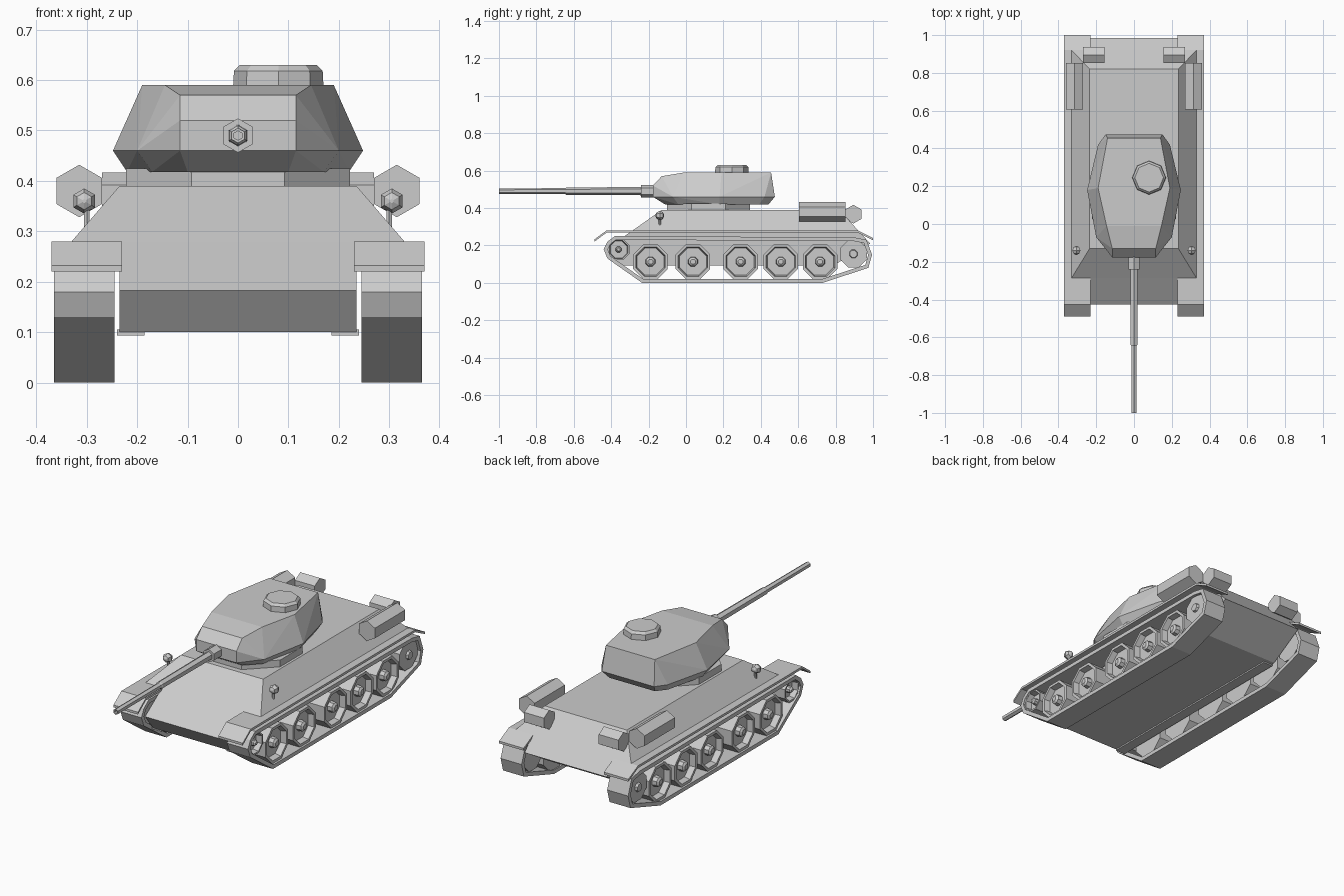
import bpy, bmesh, math
from mathutils import Vector

cube = bpy.data.objects.get("Cube")
if cube:
    bpy.data.objects.remove(cube)

# Single grey paint
grey = bpy.data.materials.new("plain grey")
grey.use_nodes = True
paint = (0.6, 0.6, 0.6, 1)
grey.diffuse_color = paint
grey.node_tree.nodes["Principled BSDF"].inputs["Base Color"].default_value = paint


def finish(name, bm):
    bmesh.ops.remove_doubles(bm, verts=bm.verts, dist=0.0001)
    bmesh.ops.recalc_face_normals(bm, faces=bm.faces)
    mesh = bpy.data.meshes.new(name)
    bm.to_mesh(mesh)
    bm.free()
    mesh.materials.append(grey)
    obj = bpy.data.objects.new(name, mesh)
    bpy.context.collection.objects.link(obj)
    return obj


def solid(name, half_points):
    """Convex solid from points on the left half, mirrored across x."""
    bm = bmesh.new()
    for x, y, z in half_points:
        for s in (1, -1):
            bm.verts.new((s * x, y, z))
    bmesh.ops.convex_hull(bm, input=bm.verts)
    bmesh.ops.dissolve_limit(bm, angle_limit=0.02, verts=bm.verts, edges=bm.edges)
    return finish(name, bm)


def prism(name, profile, x0, x1):
    """Side profile of (y, z) points extruded along x."""
    bm = bmesh.new()
    face = bm.faces.new([bm.verts.new((x0, y, z)) for y, z in profile])
    new = bmesh.ops.extrude_face_region(bm, geom=[face])["geom"]
    moved = [g for g in new if isinstance(g, bmesh.types.BMVert)]
    bmesh.ops.translate(bm, verts=moved, vec=(x1 - x0, 0, 0))
    return finish(name, bm)


def lathe(name, center, axis, profile, sides, phase=0.0):
    """Faceted solid of (radius, distance) steps turned about an axis."""
    along = Vector([float(c == axis) for c in "xyz"])
    up = Vector((0, 1, 0)) if axis == "z" else Vector((0, 0, 1))
    out = up.cross(along)
    bm = bmesh.new()
    rings = []
    for r, d in profile:
        ring = []
        for i in range(sides):
            a = math.tau * i / sides + phase
            ring.append(bm.verts.new(Vector(center) + along * d
                                     + up * r * math.cos(a) + out * r * math.sin(a)))
        rings.append(ring)
    for a, b in zip(rings, rings[1:]):
        for i in range(sides):
            j = (i + 1) % sides
            bm.faces.new((a[i], a[j], b[j], b[i]))
    bm.faces.new(rings[0])
    bm.faces.new(rings[-1])
    return finish(name, bm)


def inset(loop, d):
    """Offset a counter-clockwise (y, z) loop inwards."""
    pts = [Vector(p) for p in loop]
    result = []
    for i, p in enumerate(pts):
        a = (p - pts[i - 1]).normalized()
        b = (pts[(i + 1) % len(pts)] - p).normalized()
        n = Vector((-a.y - b.y, a.x + b.x)).normalized()
        result.append(p + n * d / n.dot(Vector((-a.y, a.x))))
    return result


def track(name, loop, thick, x0, x1):
    bm = bmesh.new()
    inner = inset(loop, thick)
    rings = [[bm.verts.new((x, p[0], p[1])) for p in path]
             for x, path in ((x0, loop), (x1, loop), (x1, inner), (x0, inner))]
    n = len(loop)
    for k in range(4):
        a, b = rings[k], rings[(k + 1) % 4]
        for i in range(n):
            j = (i + 1) % n
            bm.faces.new((a[i], a[j], b[j], b[i]))
    return finish(name, bm)


# Hull
prism("lower_hull", [(-0.285, 0.28), (-0.425, 0.183), (-0.36, 0.10), (0.80, 0.10),
                     (0.985, 0.21), (0.92, 0.28)], -0.235, 0.235)
solid("upper_hull", [(0.33, -0.285, 0.27), (0.33, 0.925, 0.27), (0.33, -0.285, 0.28),
                     (0.33, 0.92, 0.28), (0.235, -0.13, 0.39), (0.235, 0.82, 0.39)])

# Turret
lathe("turret_ring", (0, 0.12, 0), "z", [(0.24, 0.38), (0.24, 0.425)], 8, math.pi / 8)
solid("turret", [
    (0.10, -0.11, 0.418), (0.17, -0.04, 0.418), (0.22, 0.18, 0.418),
    (0.17, 0.39, 0.418), (0.13, 0.44, 0.418),
    (0.115, -0.177, 0.46), (0.20, -0.07, 0.46), (0.248, 0.18, 0.46),
    (0.19, 0.42, 0.46), (0.15, 0.475, 0.46),
    (0.115, -0.177, 0.52), (0.115, -0.13, 0.57),
    (0.145, -0.01, 0.59), (0.19, 0.19, 0.59), (0.14, 0.455, 0.59)])
lathe("cupola", (0.08, 0.245, 0), "z",
      [(0.09, 0.58), (0.088, 0.618), (0.076, 0.63)], 8)

# Gun
lathe("gun_mantlet", (0, 0, 0.49), "y", [(0.034, -0.15), (0.034, -0.24)], 6)
lathe("gun_barrel", (0, 0, 0.49), "y",
      [(0.022, -0.2), (0.02, -0.64), (0.016, -0.645), (0.015, -1.0),
       (0.009, -1.0), (0.009, -0.97)], 6)

track_loop = [(-0.235, 0), (0.73, 0), (0.975, 0.08), (0.995, 0.15), (0.965, 0.23),
              (0.90, 0.243), (-0.38, 0.25), (-0.42, 0.22), (-0.44, 0.18), (-0.42, 0.13)]
fender_top = [(-0.49, 0.232), (-0.425, 0.28), (0.92, 0.28), (1.0, 0.24)]
fender_loop = fender_top + [(y, z - 0.012) for y, z in reversed(fender_top)]

for side, s in (("left", 1), ("right", -1)):
    prism("fender_" + side, fender_loop, s * 0.23, s * 0.37)
    track("track_" + side, track_loop, 0.02, s * 0.245, s * 0.365)
    prism("belly_strip_" + side,
          [(-0.36, 0.093), (0.78, 0.093), (0.78, 0.105), (-0.36, 0.105)],
          s * 0.185, s * 0.24)

    # Dished road wheels and front idler
    wheels = [("road_wheel", y, 0.113, 0.1) for y in (-0.19, 0.037, 0.292, 0.507, 0.717)]
    wheels.append(("idler_wheel", -0.36, 0.178, 0.062))
    for part, y, z, r in wheels:
        hub = 0.28 * r
        steps = [(r, 0.25), (r, 0.355), (r * 0.85, 0.355), (r * 0.78, 0.325),
                 (hub, 0.325), (hub * 0.9, 0.35), (hub * 0.5, 0.358)]
        lathe(part + "_" + side, (0, y, z), "x",
              [(a, s * d) for a, d in steps], 8, math.pi / 8)
    # Flat rear drive wheel
    lathe("drive_wheel_" + side, (0, 0.895, 0.155), "x",
          [(a, s * d) for a, d in ((0.078, 0.25), (0.078, 0.35), (0.024, 0.35), (0.02, 0.362))],
          8, math.pi / 8)

    # Fuel drums on the sides and tail
    lathe("side_drum_" + side, (s * 0.315, 0, 0.38), "y", [(0.052, 0.605), (0.052, 0.853)], 6)
    lathe("rear_drum_" + side, (0, 0.895, 0.367), "x",
          [(0.05, s * 0.157), (0.05, s * 0.27)], 6)
    # Headlight
    lathe("headlight_" + side, (s * 0.305, -0.14, 0.36), "y",
          [(0.004, -0.023), (0.017, -0.017), (0.025, 0), (0.017, 0.017), (0.004, 0.023)], 6)
    lathe("headlight_stem_" + side, (s * 0.3, -0.14, 0), "z", [(0.006, 0.29), (0.006, 0.35)], 6)
